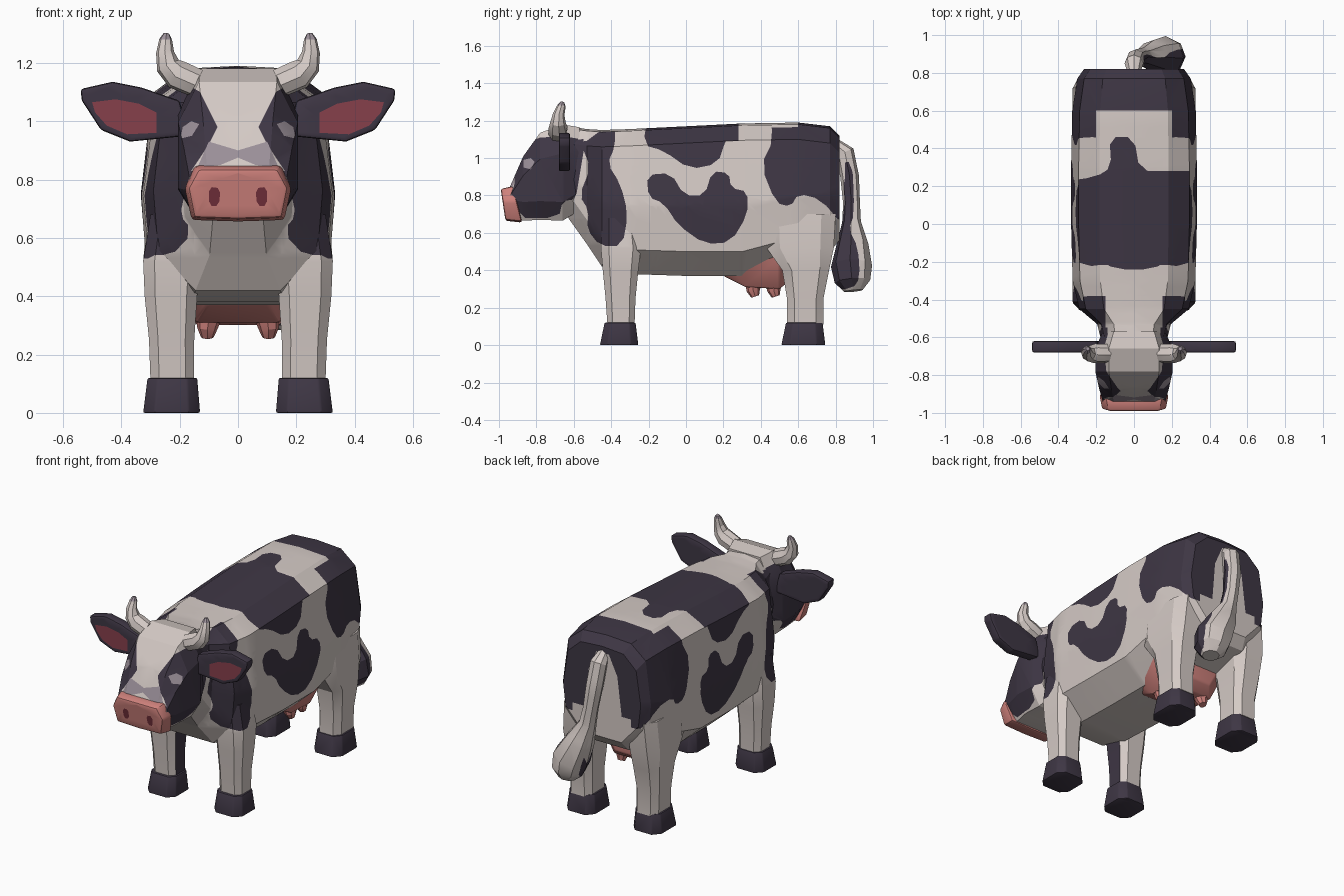
import bpy, bmesh, math
from mathutils import Vector

if "Cube" in bpy.data.objects:
    bpy.data.objects.remove(bpy.data.objects["Cube"])


def material(name, *rgb):
    m = bpy.data.materials.new(name)
    m.use_nodes = True
    m.diffuse_color = (*rgb, 1)
    m.node_tree.nodes["Principled BSDF"].inputs["Base Color"].default_value = (*rgb, 1)
    return m


WHITE = material("warm white", .66, .59, .56)
DARK = material("dark plum", .048, .037, .058)
PINK = material("pink", .62, .22, .2)
EAR_PINK = material("deep rose", .24, .05, .07)
NOSTRIL = material("dark rose", .17, .03, .045)
GREY = material("mauve grey", .33, .28, .32)


def loft(name, rings, mat, bevel=0):
    """Closed, triangulated skin through rings of equal length."""
    bm = bmesh.new()
    rows = [[bm.verts.new(p) for p in ring] for ring in rings]
    n = len(rows[0])
    for a, b in zip(rows, rows[1:]):
        for i in range(n):
            j = (i + 1) % n
            bm.faces.new((a[i], a[j], b[j], b[i]))
    bm.faces.new(rows[0])
    bm.faces.new(rows[-1])
    bmesh.ops.recalc_face_normals(bm, faces=bm.faces)
    if bevel:
        sharp = [e for e in bm.edges if e.calc_face_angle(0) > .5]
        bmesh.ops.bevel(bm, geom=sharp, offset=bevel, segments=2, profile=.5, affect='EDGES')
    bmesh.ops.triangulate(bm, faces=bm.faces)
    me = bpy.data.meshes.new(name)
    bm.to_mesh(me)
    bm.free()
    me.materials.append(mat)
    ob = bpy.data.objects.new(name, me)
    bpy.context.collection.objects.link(ob)
    return ob


def inside(p, q, poly):
    hit = False
    for (a, b), (c, d) in zip(poly, poly[1:] + poly[:1]):
        if (b > q) != (d > q) and p < a + (q - b) * (c - a) / (d - b):
            hit = not hit
    return hit


def rounded(poly):
    out = []
    for a, b in zip(poly, poly[1:] + poly[:1]):
        a, b = Vector(a), Vector(b)
        out += [tuple(a.lerp(b, .25)), tuple(a.lerp(b, .75))]
    return out


def paint(ob, mat, poly, axes, limit=None, smooth=True):
    """Cut an outline into the surface and colour the faces within it."""
    if smooth:
        poly = rounded(poly)
    u, v = axes
    me = ob.data
    if mat.name not in me.materials:
        me.materials.append(mat)
    slot = me.materials.find(mat.name)
    bm = bmesh.new()
    bm.from_mesh(me)
    box = [(k, min(p[i] for p in poly), max(p[i] for p in poly)) for i, k in enumerate(axes)]

    def cut(co, no):
        faces = [f for f in bm.faces if all(
            min(w.co[k] for w in f.verts) < hi and max(w.co[k] for w in f.verts) > lo
            for k, lo, hi in box)]
        geom = set(faces)
        for f in faces:
            geom.update(f.edges, f.verts)
        bmesh.ops.bisect_plane(bm, geom=list(geom), dist=1e-5, plane_co=co, plane_no=no)

    for a, b in zip(poly, poly[1:] + poly[:1]):
        co, no = Vector(), Vector()
        co[u], co[v] = a
        no[u], no[v] = b[1] - a[1], a[0] - b[0]
        cut(co, no.normalized())
    if limit:
        for s in (-1, 1):
            co, no = Vector(), Vector()
            co[limit[0]], no[limit[0]] = s * limit[1], 1
            cut(co, no)
    for f in bm.faces:
        c = f.calc_center_median()
        if inside(c[u], c[v], poly) and (not limit or abs(c[limit[0]]) > limit[1]):
            f.material_index = slot
    bm.to_mesh(me)
    bm.free()


def mirrored(half, y):
    """Full ring at y from half a profile running from top centre to bottom centre."""
    pts = half + [(-x, z) for x, z in half[-2:0:-1]]
    return [(x, y(z) if callable(y) else y, z) for x, z in pts]


def tube(name, path, radii, mat, sides=8):
    pts = [Vector(p) for p in path]
    rings = []
    for i, (p, r) in enumerate(zip(pts, radii)):
        t = (pts[min(i + 1, len(pts) - 1)] - pts[max(i - 1, 0)]).normalized()
        a = t.cross(Vector((0, 1, .2))).normalized()
        b = t.cross(a)
        turn = [math.tau * k / sides for k in range(sides)]
        rings.append([p + r * (a * math.cos(k) + b * math.sin(k)) for k in turn])
    return loft(name, rings, mat)


def block(y0, y1, x0, x1, z, side):
    """Chamfered rectangle at height z."""
    cx, cy, w, d = (x0 + x1) / 2, (y0 + y1) / 2, (x1 - x0) / 2, (y1 - y0) / 2
    k = .6
    unit = [(1, k), (k, 1), (-k, 1), (-1, k), (-1, -k), (-k, -1), (k, -1), (1, -k)]
    return [(side * (cx + w * a), cy + d * b, z) for a, b in unit]


# Outlines of the coat patches: side ones in (y, z), the saddle also in (x, y)
shoulder = [(-.53, 1.2), (-.38, 1.18), (-.38, 1.06), (-.42, .97), (-.35, .86), (-.31, .7),
            (-.34, .53), (-.46, .53), (-.53, .62), (-.52, .72), (-.57, .8), (-.51, .95), (-.56, 1.07)]
flank = [(-.21, .91), (-.08, .92), (-.01, .8), (.1, .8), (.14, .93), (.23, .92), (.24, .84),
         (.33, .82), (.33, .7), (.24, .55), (.1, .54), (-.04, .64), (-.12, .76), (-.2, .79)]
rump = [(.43, 1.3), (.47, 1.1), (.4, .96), (.48, .76), (.56, .74), (.6, .81), (.72, .78),
        (.84, .64), (.95, .7), (.95, 1.3)]
saddle_side = [(-.2, 1.25), (-.23, 1.07), (-.12, 1.04), (.02, .94), (.17, .97), (.21, 1.09), (.29, 1.25)]
saddle_top = [(-.13, .46), (0, .46), (.03, .28), (.2, .28), (.4, .28), (.4, -.19), (.2, -.18),
              (.1, -.24), (-.1, -.24), (-.2, -.18), (-.4, -.19), (-.4, .22), (-.2, .25), (-.12, .3)]
cheek = [(-.95, .95), (-.85, 1.2), (-.57, 1.2), (-.54, 1.08), (-.57, .9), (-.59, .78),
         (-.66, .77), (-.68, .68), (-.92, .68)]

# Body and neck: y, half width, top, bottom
stations = [(-.63, .17, 1.17, .68), (-.53, .195, 1.155, .54), (-.45, .29, 1.15, .42),
            (-.3, .325, 1.155, .38), (0, .333, 1.17, .37), (.3, .333, 1.185, .37),
            (.6, .327, 1.19, .45), (.77, .3, 1.17, .5), (.82, .265, 1.12, .56)]
body = loft("body", [mirrored([(0, t), (.55 * w, t - .01), (.88 * w, t - .09),
                               (w, t * .47 + b * .53), (.94 * w, b + .13), (.5 * w, b), (0, b)], y)
                     for y, w, t, b in stations], WHITE)
for patch, least in ((shoulder, .15), (cheek, .14), (flank, .1), (rump, .2), (saddle_side, .1)):
    paint(body, DARK, patch, (1, 2), (0, least))
paint(body, DARK, saddle_top, (0, 1), (2, 1.09))
paint(body, DARK, [(-.4, .6), (.4, .6), (.4, .95), (-.4, .95)], (0, 1), (2, .95), False)
paint(body, DARK, [(-.3, .72), (.3, .72), (.3, 1.3), (-.3, 1.3)], (0, 2), (1, .78), False)
paint(body, WHITE, [(-.09, 1.08), (.08, 1.08), (.12, .6), (-.15, .6)], (0, 2), (1, .78))

# Head
stations = [(-.94, .165, .85, .68), (-.87, .185, 1.01, .665), (-.78, .205, 1.135, .67),
            (-.66, .205, 1.18, .665), (-.57, .165, 1.165, .72)]
head = loft("head", [mirrored([(0, t), (.65 * w, t), (w, t - .3 * (t - b)), (w, b + .1),
                               (.7 * w, b), (0, b)], y) for y, w, t, b in stations], WHITE)
paint(head, DARK, cheek, (1, 2), (0, .06))
blaze = [(.2, 1.25), (.2, 1.14), (.13, 1.1), (.07, .98), (.1, .92), (.16, .83)]
paint(head, WHITE, blaze + [(-x, z) for x, z in blaze[::-1]], (0, 2), (1, .56), False)
paint(head, GREY, [(-.14, .84), (-.1, .93), (0, .9), (.1, .93), (.14, .84), (.06, .85),
                   (0, .875), (-.06, .85)], (0, 2), (1, .84), False)
paint(head, GREY, [(-.87, .95), (-.83, .94), (-.81, .98), (-.83, 1.0), (-.87, .99)], (1, 2), (0, .1), False)

# Muzzle with nostrils
muzzle = loft("muzzle", [
    mirrored([(0, .835), (.135, .835), (.17, .77), (.15, .67), (0, .665)], lambda z: -.99 + (.83 - z) * .15),
    mirrored([(0, .85), (.15, .85), (.185, .77), (.16, .66), (0, .655)], lambda z: -.925 + (.85 - z) * .25)],
    PINK, .012)
for s in (-1, 1):
    paint(muzzle, NOSTRIL, [(s * .06, .77), (s * .1, .775), (s * .1, .71), (s * .065, .71)], (0, 2), (1, .95))

# Udder with four teats
stations = [(.2, .17, .43, .37), (.32, .23, .47, .31), (.5, .23, .47, .3), (.56, .15, .45, .35)]
loft("udder", [mirrored([(0, t), (w, t), (.62 * w, b), (0, b)], y) for y, w, t, b in stations], PINK, .01)
for s, side in ((1, "left"), (-1, "right")):
    for y, end in ((.36, "front"), (.47, "back")):
        tube(f"{side}_{end}_teat", [(s * .1, y, .33), (s * .105, y, .29), (s * .105, y + .01, .26)],
             (.045, .035, .022), PINK)

# Legs and hooves: y range, x range, height
front = [(-.42, -.275, .15, .3, .11), (-.43, -.27, .15, .305, .25), (-.445, -.255, .14, .32, .4),
         (-.455, -.24, .13, .325, .52), (-.45, -.26, .12, .3, .68)]
back = [(.54, .735, .15, .3, .11), (.54, .735, .15, .305, .25), (.515, .765, .14, .32, .4),
        (.43, .79, .13, .325, .52), (.42, .8, .12, .31, .7)]
for s, side in ((1, "left"), (-1, "right")):
    for end, rows, y0, y1 in (("front", front, -.46, -.255), ("back", back, .51, .745)):
        leg = loft(f"{side}_{end}_leg", [block(*r, s) for r in rows], WHITE)
        if end == "front":
            paint(leg, DARK, shoulder, (1, 2))
            for f in leg.data.polygons:
                if f.normal.x * s < -.9:
                    f.material_index = 1
        loft(f"{side}_{end}_hoof", [block(y0, y1, .13, .325, 0, s),
                                    block(y0 + .025, y1 - .015, .14, .31, .12, s)], DARK, .006)

# Ears and horns
ear_edge = [(.17, .95), (.2, 1.07), (.33, 1.115), (.43, 1.135), (.54, 1.11), (.535, 1.07),
            (.47, .97), (.37, .93)]
ear_inner = [(.28, .96), (.28, 1.03), (.34, 1.06), (.42, 1.075), (.5, 1.065), (.49, 1.03), (.45, .985), (.38, .955)]
for s, side in ((1, "left"), (-1, "right")):
    ear = loft(f"{side}_ear", [[(s * x, y, z) for x, z in ear_edge] for y in (-.68, -.62)], DARK, .01)
    paint(ear, EAR_PINK, [(s * x, z) for x, z in ear_inner], (0, 2), (1, .678), False)
    horn = tube(f"{side}_horn", [(s * .14, -.685, 1.13), (s * .21, -.685, 1.16), (s * .24, -.685, 1.19),
                                 (s * .25, -.68, 1.235), (s * .248, -.665, 1.28), (s * .245, -.66, 1.3)],
                (.05, .052, .042, .031, .022, .01), WHITE)
    paint(horn, GREY, [(-.4, 1.28), (.4, 1.28), (.4, 1.4), (-.4, 1.4)], (0, 2), None, False)

# Tail with its tuft
tail = tube("tail", [(0, .79, 1.08), (0, .85, 1.03), (.01, .875, .9), (.03, .885, .76), (.05, .885, .66),
                     (.1, .89, .54), (.16, .885, .42), (.18, .89, .34), (.185, .895, .29)],
            (.03, .05, .05, .045, .05, .085, .11, .095, .05), WHITE)
paint(tail, DARK, [(.84, .98), (.89, .98), (.9, .7), (.87, .62), (.92, .52), (.93, .36), (.89, .3),
                   (.75, .3), (.75, .5), (.83, .66)], (1, 2), (0, .05))

# Soft shading with crisp corners
for ob in bpy.context.scene.objects:
    ob.select_set(ob.type == 'MESH')
bpy.context.view_layer.objects.active = body
bpy.ops.object.shade_smooth_by_angle(angle=math.radians(24))
